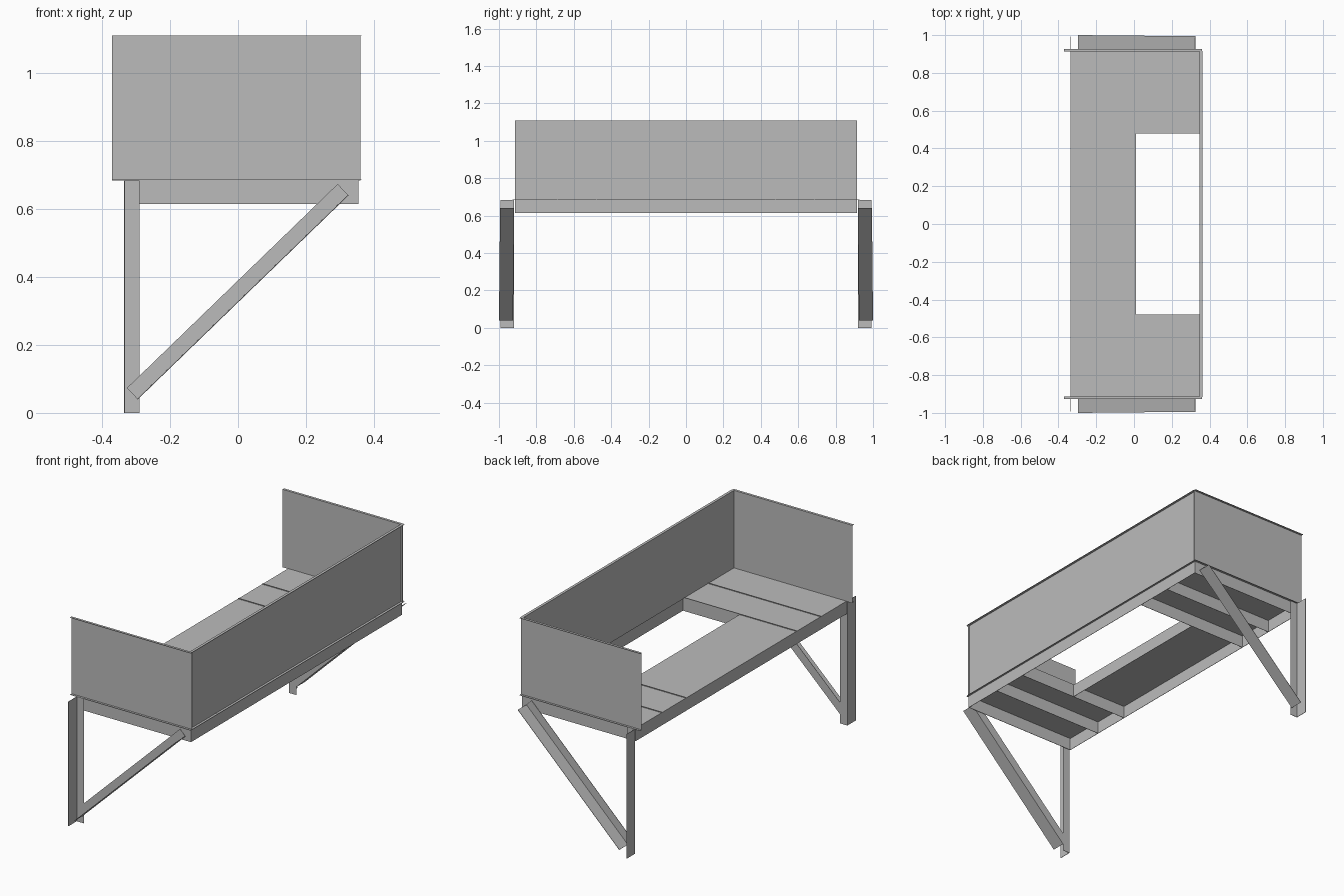
import bpy, bmesh, math
from mathutils import Matrix, Vector

cube = bpy.data.objects.get("Cube")
if cube:
    bpy.data.objects.remove(cube, do_unlink=True)

steel = bpy.data.materials.new("grey_steel")
steel.use_nodes = True
GREY = (0.5, 0.5, 0.5, 1)
steel.diffuse_color = GREY
steel.node_tree.nodes["Principled BSDF"].inputs["Base Color"].default_value = GREY

T = 0.002            # sheet thickness
BACK, FRONT = -0.335, 0.355
END = 0.915          # half length of the deck
LOW, DECK, TOP = 0.615, 0.683, 1.11
HOLE_X, HOLE_Y, SEAM_Y = 0.01, 0.48, 0.69


def build(name, boxes, matrix=Matrix(), side=1):
    """Join boxes given as (low corner, high corner); side=-1 mirrors across y."""
    bm = bmesh.new()
    for low, high in boxes:
        low, high = Vector(low), Vector(high)
        place = Matrix.Translation((low + high) / 2) @ Matrix.Diagonal((*(high - low), 1))
        bmesh.ops.create_cube(bm, size=1, matrix=matrix @ place)
    if side < 0:
        bm.transform(Matrix.Diagonal((1, -1, 1, 1)))
        bmesh.ops.reverse_faces(bm, faces=bm.faces)
    mesh = bpy.data.meshes.new(name)
    bm.to_mesh(mesh)
    bm.free()
    mesh.materials.append(steel)
    obj = bpy.data.objects.new(name, mesh)
    bpy.context.collection.objects.link(obj)
    return obj


# Long members of the deck frame
build("back_rail", [((BACK, -END, LOW), (BACK + T, END, DECK))])
build("front_rail", [((FRONT - T, -END, LOW), (FRONT, END, DECK))])
build("opening_rail", [((HOLE_X - T, -HOLE_Y, LOW), (HOLE_X, HOLE_Y, DECK))])

# Middle deck panel beside the opening
build("middle_deck", [((BACK, -HOLE_Y, DECK), (HOLE_X, HOLE_Y, DECK + T))])

# Long wall with narrow outward lips
build("long_wall", [
    ((0.35 - T, -END, DECK), (0.35, END, TOP)),
    ((0.35, -END, TOP - T), (0.363, END, TOP)),
    ((0.35, -END, DECK + T), (0.363, END, DECK + 2 * T)),
])

# Brace lies along its lower edge, from the foot of the post to the deck corner
foot, head = Vector((-0.295, 0.925, 0.04)), Vector((0.325, 0.919, 0.64))
run = head - foot
brace_matrix = (Matrix.Translation(foot)
                @ Matrix.Rotation(math.atan2(run.y, run.x), 4, "Z")
                @ Matrix.Rotation(-math.atan2(run.z, run.xy.length), 4, "Y"))

for side, end in ((1, "rear"), (-1, "front")):
    # Cross members, the inner ones standing slightly proud of the deck
    for label, y, rise in (("end", END, 0), ("seam", SEAM_Y, 0.006), ("opening", HOLE_Y, 0.006)):
        build(f"{end}_{label}_crossbar",
              [((BACK, y - T, LOW), (FRONT, y, DECK + rise))], side=side)

    # Two deck panels at each end
    for label, y0, y1 in (("outer", SEAM_Y, END), ("inner", HOLE_Y, SEAM_Y)):
        build(f"{end}_{label}_deck", [((BACK, y0, DECK), (0.35, y1, DECK + T))], side=side)

    # End wall with outward lips
    build(f"{end}_wall", [
        ((-0.37, END - T, DECK), (0.36, END, TOP)),
        ((-0.37, END, TOP - T), (0.36, END + 0.012, TOP)),
        ((-0.37, END, DECK + T), (0.36, END + 0.012, DECK + 2 * T)),
    ], side=side)

    # Angle-section post
    build(f"{end}_post", [
        ((BACK, 0.92, 0), (-0.29, 0.92 + T, DECK)),
        ((BACK, 0.92, 0), (BACK + T, 0.993, DECK)),
    ], side=side)

    # Angle-section diagonal brace
    build(f"{end}_brace", [
        ((0, 0, 0), (run.length, T, 0.046)),
        ((0, 0, 0), (run.length, 0.075, T)),
    ], brace_matrix, side)
